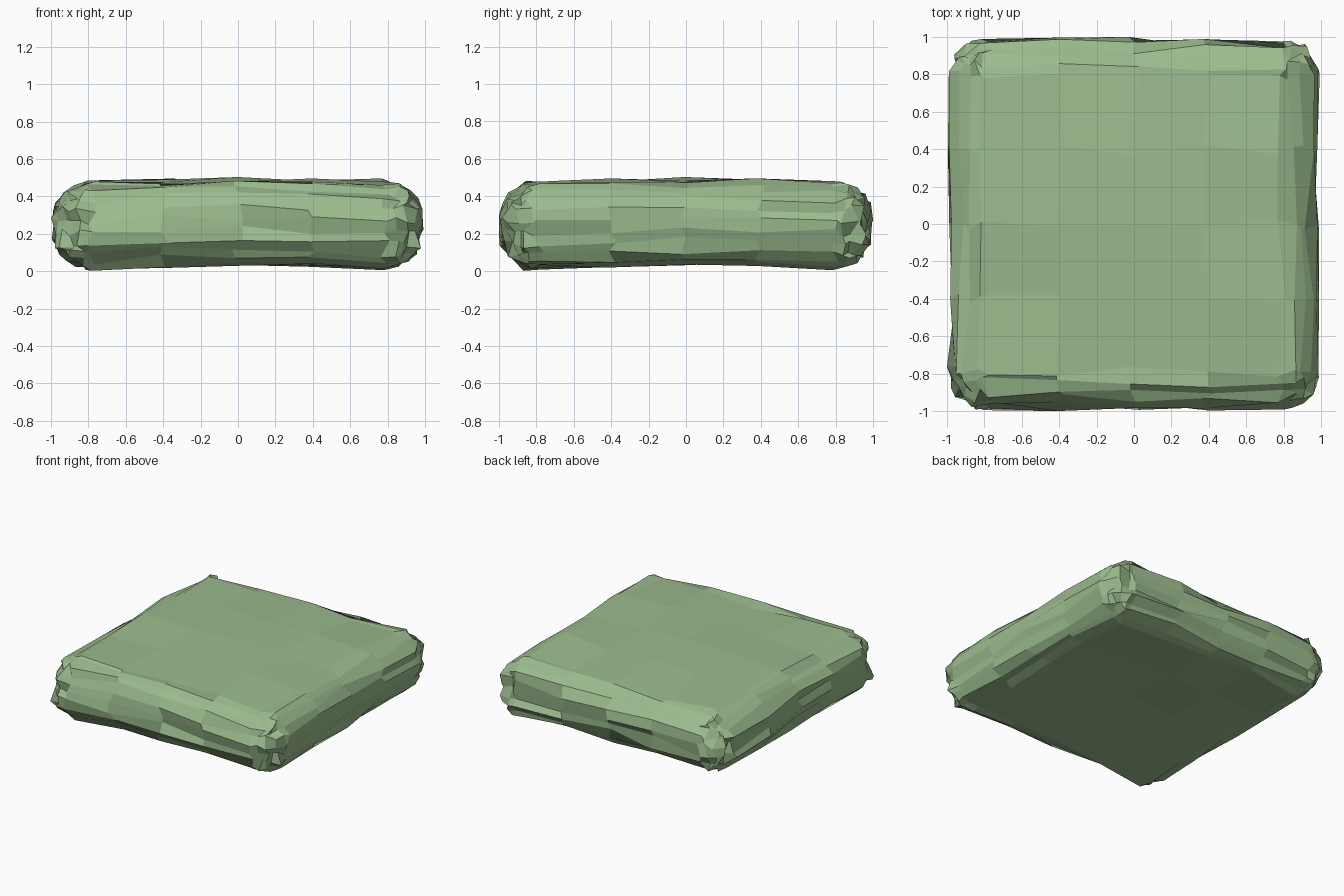
import bpy, bmesh, random
from mathutils import Vector

if "Cube" in bpy.data.objects:
    bpy.data.objects.remove(bpy.data.objects["Cube"])

random.seed(8)

# Rounded slab with four panels along each long edge
H = 0.44
bm = bmesh.new()
bmesh.ops.create_cube(bm, size=1)
for v in bm.verts:
    v.co = Vector((v.co.x * 1.95, v.co.y * 1.95, v.co.z * H))
bmesh.ops.bevel(bm, geom=bm.edges[:], offset=0.185, segments=5, profile=0.5,
                affect='EDGES', clamp_overlap=True)
long_edges = [e for e in bm.edges if e.calc_length() > 1.0]
bmesh.ops.subdivide_edges(bm, edges=long_edges, cuts=3, use_grid_fill=True)

# Lumpy surface: domed top, hollowed underside, then jitter
for v in bm.verts:
    x, y, z = v.co
    u, w = min(1, abs(x) / 0.8) ** 2, min(1, abs(y) / 0.8) ** 2
    top = 0.492 - 0.016 * (u + w)
    bottom = 0.045 - 0.007 * (u + w) - 0.018 * u * w
    t = z / H + 0.5
    v.co.z = bottom + (top - bottom) * t
    inner = max(abs(x), abs(y)) < 0.7
    n = Vector([random.uniform(-1, 1) for _ in range(3)])
    v.co += Vector((n.x * 0.03, n.y * 0.03, n.z * (0.012 if inner else 0.024)))
    # Keep within the overall size
    v.co = Vector((max(-1, min(1, v.co.x)), max(-1, min(1, v.co.y)),
                   max(0, min(0.505, v.co.z))))

bmesh.ops.recalc_face_normals(bm, faces=bm.faces[:])
mesh = bpy.data.meshes.new("stone_slab")
bm.to_mesh(mesh)
bm.free()
slab = bpy.data.objects.new("stone_slab", mesh)
bpy.context.collection.objects.link(slab)

# Mossy green
mat = bpy.data.materials.new("moss_green")
mat.diffuse_color = (0.33, 0.50, 0.27, 1)
mat.use_nodes = True
mat.node_tree.nodes["Principled BSDF"].inputs["Base Color"].default_value = mat.diffuse_color
mesh.materials.append(mat)
